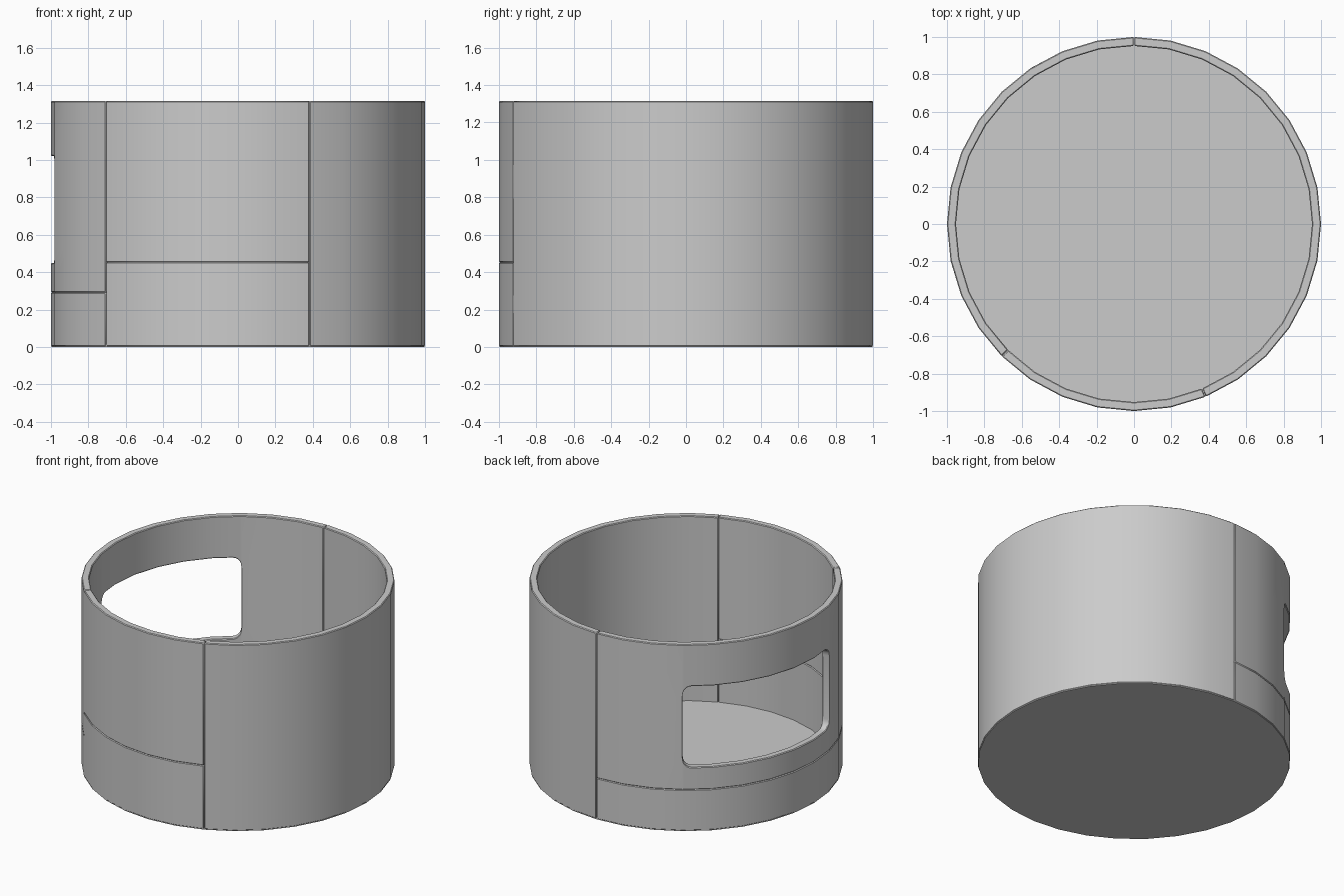
import bpy, bmesh, math

if "Cube" in bpy.data.objects:
    bpy.data.objects.remove(bpy.data.objects["Cube"])

STEP = 11.25            # 32-sided ring
WALL = 0.048
TOP = 1.315
GAP = 0.08              # half seam gap in degrees


def on_ring(deg, z, depth):
    """Point on the 32-sided outline (outer or inner) at an angle."""
    local = math.radians(deg % STEP - STEP / 2)
    r = (1 - depth) * math.cos(math.radians(STEP / 2)) / math.cos(local)
    a = math.radians(deg)
    return (r * math.cos(a), r * math.sin(a), z)


def finish(obj):
    bpy.context.collection.objects.link(obj)
    bpy.context.view_layer.objects.active = obj
    obj.select_set(True)
    bpy.ops.object.shade_smooth_by_angle(angle=math.radians(30))
    obj.select_set(False)


def panel(name, a0, a1, z0, z1, window=None):
    """Curved wall piece; window = (angle0, angle1, z0, z1, corner radius)."""
    angles = {a0 + GAP, a1 - GAP}
    angles |= {i * STEP for i in range(-40, 40) if a0 < i * STEP < a1}
    lo = hi = None
    if window:
        w0, w1, lo, hi, rad = window
        rad_deg = math.degrees(rad)
        for k in range(6):
            d = rad_deg * (1 - math.cos(k * math.pi / 10))
            angles |= {w0 + d, w1 - d}
    angles = sorted(angles)
    # drop near-duplicates
    angles = [a for i, a in enumerate(angles) if i == 0 or a - angles[i - 1] > 0.01]

    def heights(a):
        if not window:
            return [z0, z1]
        inset = rad
        if w0 < a < w1:
            d = min(a - w0, w1 - a, rad_deg) / rad_deg
            inset = rad * (1 - math.sqrt(max(0, 1 - (1 - d) ** 2)))
        return [z0, lo + inset, hi - inset, z1]

    bm = bmesh.new()
    grids = [[[bm.verts.new(on_ring(a, z, depth)) for z in heights(a)] for a in angles]
             for depth in (0, WALL)]
    outer, inner = grids
    twin = {}
    for co, ci in zip(outer, inner):
        twin.update(zip(co, ci))
    skin = []
    for i in range(len(angles) - 1):
        mid = (angles[i] + angles[i + 1]) / 2
        for j in range(len(outer[i]) - 1):
            if window and j == 1 and w0 < mid < w1:
                continue
            q = [outer[i][j], outer[i + 1][j], outer[i + 1][j + 1], outer[i][j + 1]]
            skin.append(bm.faces.new(q))
    rim = [tuple(e.verts) for e in bm.edges if e.is_boundary]
    for f in skin:
        bm.faces.new([twin[v] for v in reversed(f.verts)])
    for a, b in rim:
        bm.faces.new((a, b, twin[b], twin[a]))
    bmesh.ops.recalc_face_normals(bm, faces=bm.faces)
    me = bpy.data.meshes.new(name)
    bm.to_mesh(me)
    bm.free()
    obj = bpy.data.objects.new(name, me)
    finish(obj)
    bev = obj.modifiers.new("edge_bevel", 'BEVEL')
    bev.width = 0.005
    bev.segments = 1
    bev.limit_method = 'ANGLE'
    bev.angle_limit = math.radians(40)
    # keep the bevel ahead of any smoothing modifier
    obj.modifiers.move(len(obj.modifiers) - 1, 0)
    return obj


# Right-hand wall, front pair, left pair with the window
panel("right_wall", -67.5, 90, 0.004, TOP)
panel("front_wall_upper", 225, 292.5, 0.453, TOP)
panel("front_wall_lower", 225, 292.5, 0.004, 0.453)
panel("window_wall", 90, 225, 0.292, TOP, (123.75, 191.25, 0.45, 1.02, 0.06))
panel("left_wall_lower", 90, 225, 0.004, 0.292)

# Thin floor plate
bm = bmesh.new()
bmesh.ops.create_cone(bm, cap_ends=True, segments=32, radius1=0.997, radius2=0.997, depth=0.012)
bmesh.ops.translate(bm, verts=bm.verts, vec=(0, 0, 0.006))
me = bpy.data.meshes.new("floor_plate")
bm.to_mesh(me)
bm.free()
finish(bpy.data.objects.new("floor_plate", me))
